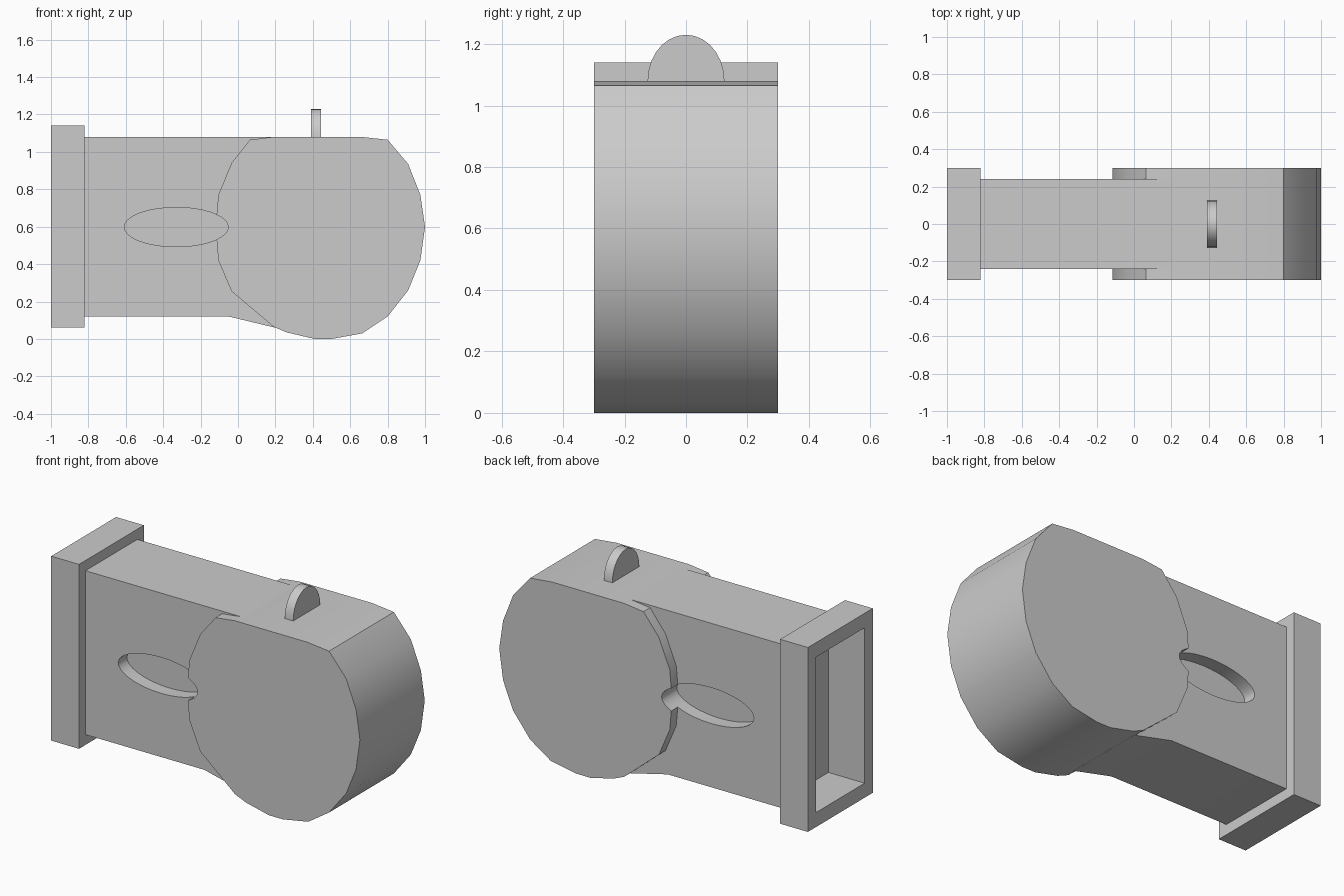
import bpy, bmesh, math

if "Cube" in bpy.data.objects:
    bpy.data.objects.remove(bpy.data.objects["Cube"])


def prism(name, pts, lo, hi, axis="y"):
    """Extrude a closed outline: (x, z) along y, or (y, z) along x."""
    place = (lambda p, d: (p[0], d, p[1])) if axis == "y" else (lambda p, d: (d, p[0], p[1]))
    bm = bmesh.new()
    a = [bm.verts.new(place(p, lo)) for p in pts]
    b = [bm.verts.new(place(p, hi)) for p in pts]
    bm.faces.new(a)
    bm.faces.new(b[::-1])
    n = len(pts)
    for i in range(n):
        bm.faces.new((a[i], b[i], b[(i + 1) % n], a[(i + 1) % n]))
    bmesh.ops.recalc_face_normals(bm, faces=bm.faces)
    me = bpy.data.meshes.new(name)
    bm.to_mesh(me)
    bm.free()
    ob = bpy.data.objects.new(name, me)
    bpy.context.collection.objects.link(ob)
    return ob


def rect(a0, a1, b0, b1):
    return [(a0, b0), (a1, b0), (a1, b1), (a0, b1)]


def activate(ob):
    bpy.ops.object.select_all(action="DESELECT")
    ob.select_set(True)
    bpy.context.view_layer.objects.active = ob


def cut(ob, cutters):
    activate(ob)
    for c in cutters:
        m = ob.modifiers.new("cut", "BOOLEAN")
        m.operation, m.solver, m.object = "DIFFERENCE", "EXACT", c
        bpy.ops.object.modifier_apply(modifier=m.name)


def smooth(ob):
    activate(ob)
    bpy.ops.object.shade_smooth_by_angle(angle=math.radians(30))


# Main parts
flange = prism("end_flange", rect(-1, -0.82, 0.06, 1.14), -0.3, 0.3)
body = prism("body", [(-0.83, 0.12), (-0.05, 0.12), (0.2, 0.06), (0.2, 1.08), (-0.83, 1.08)],
             -0.24, 0.24)
drum = prism("drum", [
    (-0.12, 0.6), (-0.105, 0.77), (-0.035, 0.94), (0.065, 1.065), (0.19, 1.08), (0.66, 1.08),
    (0.80, 1.065), (0.91, 0.935), (0.975, 0.77), (1.0, 0.6), (0.975, 0.42), (0.91, 0.26),
    (0.80, 0.12), (0.665, 0.03), (0.50, 0.0), (0.41, 0.0), (0.26, 0.035), (0.19, 0.065),
    (-0.035, 0.255), (-0.105, 0.42)], -0.3, 0.3)

# Half-round tab on top
arc = [(0.125 * math.cos(math.pi * i / 14), 1.08 + 0.15 * math.sin(math.pi * i / 14))
       for i in range(15)]
tab = prism("top_tab", [(0.125, 1.05)] + arc + [(-0.125, 1.05)], 0.39, 0.445, "x")

# Rectangular socket in the end, oval recesses on both sides
socket = prism("socket_cutter", rect(-1.1, -0.765, 0.145, 1.055), -0.225, 0.225)
oval = [(-0.33 + 0.278 * math.cos(math.tau * i / 36), 0.598 + 0.105 * math.sin(math.tau * i / 36))
        for i in range(36)]
ovals = [prism("oval_cutter", oval, *sorted((s * 0.16, s * 0.4))) for s in (-1, 1)]
cut(flange, [socket])
cut(body, [socket] + ovals)
cut(drum, ovals)
for c in [socket] + ovals:
    bpy.data.objects.remove(c)

for ob in (body, drum, tab):
    smooth(ob)
